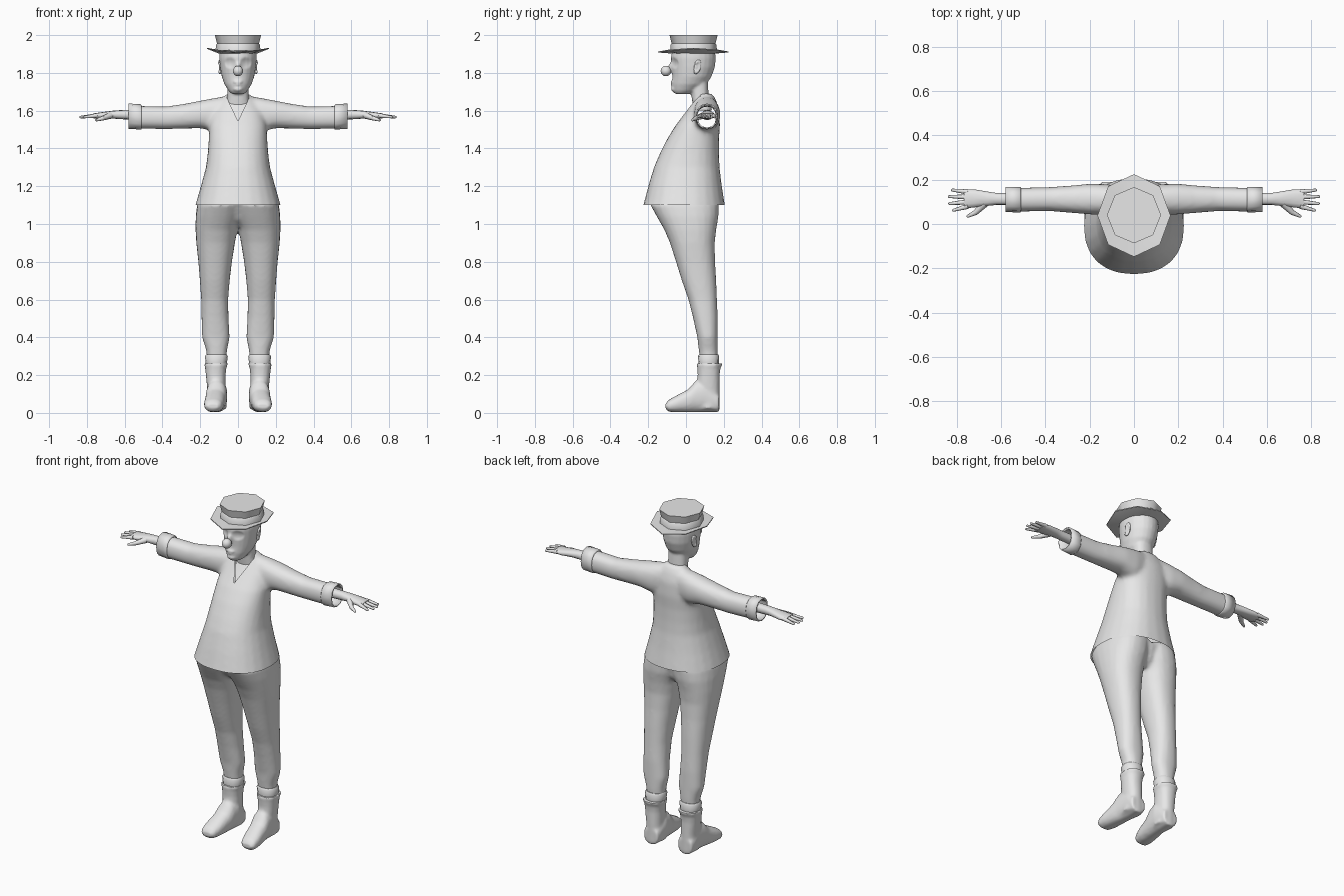
import bpy, bmesh, math
from mathutils import Vector, Matrix

cube = bpy.data.objects.get("Cube")
if cube:
    bpy.data.objects.remove(cube)

GREY = bpy.data.materials.new("plain_grey")
GREY.use_nodes = True
GREY.diffuse_color = (0.8, 0.8, 0.8, 1)
GREY.node_tree.nodes["Principled BSDF"].inputs["Base Color"].default_value = (0.8, 0.8, 0.8, 1)


def loft(bm, axis, rings, n=24, power=2.3, caps=True):
    """Skin rounded sections: (z, x, x, y, y), (y, x, x, z, z) or (x, z, z, y, y)."""
    order = {"x": (2, 1, 0), "y": (0, 2, 1), "z": (0, 1, 2)}[axis]
    loops = []
    for pos, a0, a1, b0, b1 in rings:
        loop = []
        for i in range(n):
            t = math.tau * i / n
            c, s = math.cos(t), math.sin(t)
            c = math.copysign(abs(c) ** (2 / power), c)
            s = math.copysign(abs(s) ** (2 / power), s)
            p = ((a0 + a1) / 2 + c * (a1 - a0) / 2, (b0 + b1) / 2 + s * (b1 - b0) / 2, pos)
            loop.append(bm.verts.new([p[k] for k in order]))
        loops.append(loop)
    faces = []
    for low, high in zip(loops, loops[1:]):
        for i in range(n):
            j = (i + 1) % n
            faces.append(bm.faces.new((low[i], low[j], high[j], high[i])))
    if caps:
        faces += [bm.faces.new(loops[0]), bm.faces.new(loops[-1])]
    bmesh.ops.recalc_face_normals(bm, faces=faces)


def ball(bm, center, size, segs=16):
    m = Matrix.Translation(center) @ Matrix.Diagonal((*size, 1))
    bmesh.ops.create_uvsphere(bm, u_segments=segs, v_segments=segs // 2, radius=1, matrix=m)


def rod(bm, start, end, r1, r2):
    """Tapered finger with a rounded tip."""
    a, b = Vector(start), Vector(end)
    m = Matrix.Translation((a + b) / 2) @ (b - a).to_track_quat("Z", "Y").to_matrix().to_4x4()
    bmesh.ops.create_cone(bm, cap_ends=True, segments=8, radius1=r1, radius2=r2,
                          depth=(b - a).length, matrix=m)
    ball(bm, end, (r2, r2, r2), 8)


def mirror(bm):
    copy = bmesh.ops.duplicate(bm, geom=bm.verts[:] + bm.edges[:] + bm.faces[:])["geom"]
    for v in copy:
        if isinstance(v, bmesh.types.BMVert):
            v.co.x = -v.co.x
    bmesh.ops.reverse_faces(bm, faces=[f for f in copy if isinstance(f, bmesh.types.BMFace)])


def fuse(bm, voxel, smooth=4):
    """Merge overlapping solids into one soft skin."""
    me = bpy.data.meshes.new("skin")
    bm.to_mesh(me)
    bm.free()
    ob = bpy.data.objects.new("skin", me)
    bpy.context.collection.objects.link(ob)
    mod = ob.modifiers.new("merge", "REMESH")
    mod.mode, mod.voxel_size = "VOXEL", voxel
    mod = ob.modifiers.new("soften", "SMOOTH")
    mod.factor, mod.iterations = 0.5, smooth
    out = bpy.data.meshes.new_from_object(ob.evaluated_get(bpy.context.evaluated_depsgraph_get()))
    bpy.data.objects.remove(ob)
    result = bmesh.new()
    result.from_mesh(out)
    bpy.data.meshes.remove(out)
    return result


def finish(name, bm, angle=50):
    me = bpy.data.meshes.new(name)
    bm.to_mesh(me)
    bm.free()
    me.materials.clear()
    me.materials.append(GREY)
    for p in me.polygons:
        p.use_smooth, p.material_index = True, 0
    me.set_sharp_from_angle(angle=math.radians(angle))
    ob = bpy.data.objects.new(name, me)
    bpy.context.collection.objects.link(ob)
    return ob


def cut(bm, point, normal, clear=True):
    bmesh.ops.bisect_plane(bm, geom=bm.verts[:] + bm.edges[:] + bm.faces[:], plane_co=point,
                           plane_no=normal, clear_outer=clear)


# Shirt: flared body and outstretched sleeves, open at hem and wrists
bm = bmesh.new()
body = [(1.04, .24, -.245, .215), (1.10, .226, -.226, .206), (1.2, .197, -.2, .19),
        (1.3, .17, -.17, .178), (1.37, .161, -.14, .175), (1.45, .155, -.1, .175),
        (1.52, .152, -.057, .18), (1.6, .132, .003, .177), (1.65, .095, .037, .162), (1.69, .06, .06, .14)]
loft(bm, "z", [(z, -w, w, f, b) for z, w, f, b in body])
sleeve = [(.04, .05, .165, 1.5, 1.68), (.12, .04, .18, 1.49, 1.668), (.2, .043, .182, 1.507, 1.653),
          (.28, .05, .174, 1.505, 1.637), (.38, .058, .167, 1.502, 1.622),
          (.5, .056, .164, 1.504, 1.625), (.62, .058, .162, 1.506, 1.627)]
loft(bm, "x", [(-x, c, d, a, b) for x, a, b, c, d in sleeve[::-1]]
     + [(x, c, d, a, b) for x, a, b, c, d in sleeve])
bm = fuse(bm, .013, 5)
cut(bm, (0, 0, 1.10), (0, 0, -1))
for s in (-1, 1):
    cut(bm, (s * .575, 0, 0), (s, 0, 0))
    cut(bm, (0, 0, 1.545), (s * .125, 0, -.06), False)
# V neck set slightly behind the shirt front
vee = []
for f in bm.faces:
    c = f.calc_center_median()
    if c.y < .08 and abs(c.x) < (c.z - 1.545) * .48:
        vee.append(f)
chest = bmesh.ops.split(bm, geom=vee)["geom"]
bmesh.ops.translate(bm, vec=(0, .01, 0), verts=[v for v in chest if isinstance(v, bmesh.types.BMVert)])
finish("shirt", bm)

# Sleeve cuffs
bm = bmesh.new()
loft(bm, "x", [(.51, 1.502, 1.628, .054, .164), (.515, 1.5, 1.634, .052, .168),
               (.58, 1.504, 1.638, .054, .168)], 12, caps=False)
mirror(bm)
mod = finish("sleeve_cuffs", bm).modifiers.new("thickness", "SOLIDIFY")
mod.thickness = .007

# Trousers
bm = bmesh.new()
loft(bm, "z", [(.28, .062, .163, .075, .165), (.33, .058, .168, .068, .168), (.4, .044, .19, .06, .168),
               (.5, .05, .193, .038, .168), (.6, .052, .195, .013, .164), (.7, .044, .202, -.022, .16),
               (.8, .032, .21, -.053, .154), (.9, .016, .221, -.085, .152), (.97, .003, .225, -.115, .16),
               (1.04, -.02, .224, -.155, .172), (1.1, -.03, .217, -.188, .174), (1.14, -.03, .2, -.165, .165)])
mirror(bm)
loft(bm, "z", [(.985, -.04, .04, -.06, .11), (1.02, -.1, .1, -.11, .14), (1.12, -.12, .12, -.175, .165)])
finish("trousers", fuse(bm, .011))

# Sock rolls
bm = bmesh.new()
loft(bm, "z", [(.24, .064, .166, .07, .17), (.255, .06, .17, .068, .174), (.3, .054, .175, .063, .176),
               (.31, .06, .168, .07, .17)], 12)
mirror(bm)
finish("sock_rolls", bm)

# Boots: shaft with flared rim, and rounded foot
bm = bmesh.new()
loft(bm, "z", [(.02, .06, .163, .06, .178), (.12, .066, .162, .055, .178), (.2, .066, .17, .062, .178),
               (.235, .062, .174, .06, .182), (.262, .053, .18, .056, .195)])
loft(bm, "y", [(.175, .066, .16, .005, .1), (.1, .056, .166, .003, .18), (.05, .06, .17, .003, .168),
               (.012, .066, .174, .003, .125), (-.05, .074, .18, .003, .092), (-.09, .086, .178, .006, .07),
               (-.108, .1, .165, .02, .05)])
mirror(bm)
finish("boots", fuse(bm, .009, 2))

# Hands
bm = bmesh.new()
loft(bm, "x", [(.5, 1.55, 1.605, .085, .14), (.62, 1.555, 1.603, .086, .14), (.66, 1.558, 1.6, .082, .146),
               (.72, 1.556, 1.592, .075, .156), (.768, 1.56, 1.585, .07, .156)], 12)
for y, tip_y, tip_x in ((.08, .062, .815), (.1, .092, .833), (.122, .124, .834), (.145, .153, .82)):
    rod(bm, (.75, y, 1.574), (tip_x, tip_y, 1.566), .012, .0065)
rod(bm, (.675, .092, 1.575), (.715, .052, 1.56), .018, .012)
rod(bm, (.715, .052, 1.56), (.75, .035, 1.55), .012, .007)
mirror(bm)
finish("hands", bm)

# Head and neck with brow, lips and eye sockets
bm = bmesh.new()
loft(bm, "z", [(1.6, -.07, .07, .04, .14), (1.67, -.056, .056, .03, .12), (1.78, -.056, .056, .02, .115)])
head = [(1.688, .032, -.058, .02), (1.705, .05, -.07, .06), (1.74, .072, -.074, .108),
        (1.78, .086, -.072, .135), (1.83, .095, -.075, .153), (1.88, .1, -.08, .158), (1.935, .098, -.07, .15)]
loft(bm, "z", [(z, -w, w, f, b) for z, w, f, b in head], power=2)
ball(bm, (0, -.07, 1.752), (.026, .014, .007))
ball(bm, (0, -.068, 1.737), (.02, .014, .007))
ball(bm, (0, -.064, 1.715), (.026, .016, .016))
ball(bm, (0, -.072, 1.83), (.014, .022, .03))
bm = fuse(bm, .007, 3)
for v in bm.verts:
    for s in (-1, 1):
        d = math.hypot(v.co.x - s * .042, v.co.z - 1.853) / .03
        if v.co.y < 0 and d < 1:
            v.co.y += .01 * (1 - d * d)
finish("head", bm, 80)

# Round nose
bm = bmesh.new()
ball(bm, (0, -.106, 1.81), (.027, .028, .028))
finish("nose", bm)

# Ears: a rim around a shallow shell
bm = bmesh.new()
tilt = Matrix.Translation((.093, .058, 1.832)) @ Matrix.Rotation(math.radians(-15), 4, "X") \
    @ Matrix.Rotation(math.radians(15), 4, "Z")
ball(bm, (0, 0, 0), (.007, .018, .032), 12)
for i in range(11):
    t = math.radians(-110 + 25 * i)
    ball(bm, (.004, .015 * math.cos(t), .03 * math.sin(t)), (.007, .007, .011), 8)
bm.transform(tilt)
mirror(bm)
finish("ears", fuse(bm, .004, 2), 80)

# Eight-sided hat with the brim turned up at the sides
bm = bmesh.new()
loft(bm, "z", [(1.902, -.1, .1, -.07, .15), (1.908, -.165, .165, -.148, .225), (1.913, -.165, .165, -.148, .225),
               (1.918, -.119, .119, -.084, .164), (1.95, -.116, .116, -.081, .161),
               (1.956, -.111, .111, -.076, .156), (2.0, -.122, .122, -.087, .167)], 8, 2)
for v in bm.verts:
    if 1.905 < v.co.z < 1.915:
        v.co.z += .02 * (v.co.x / .165) ** 2
finish("hat", bm)
